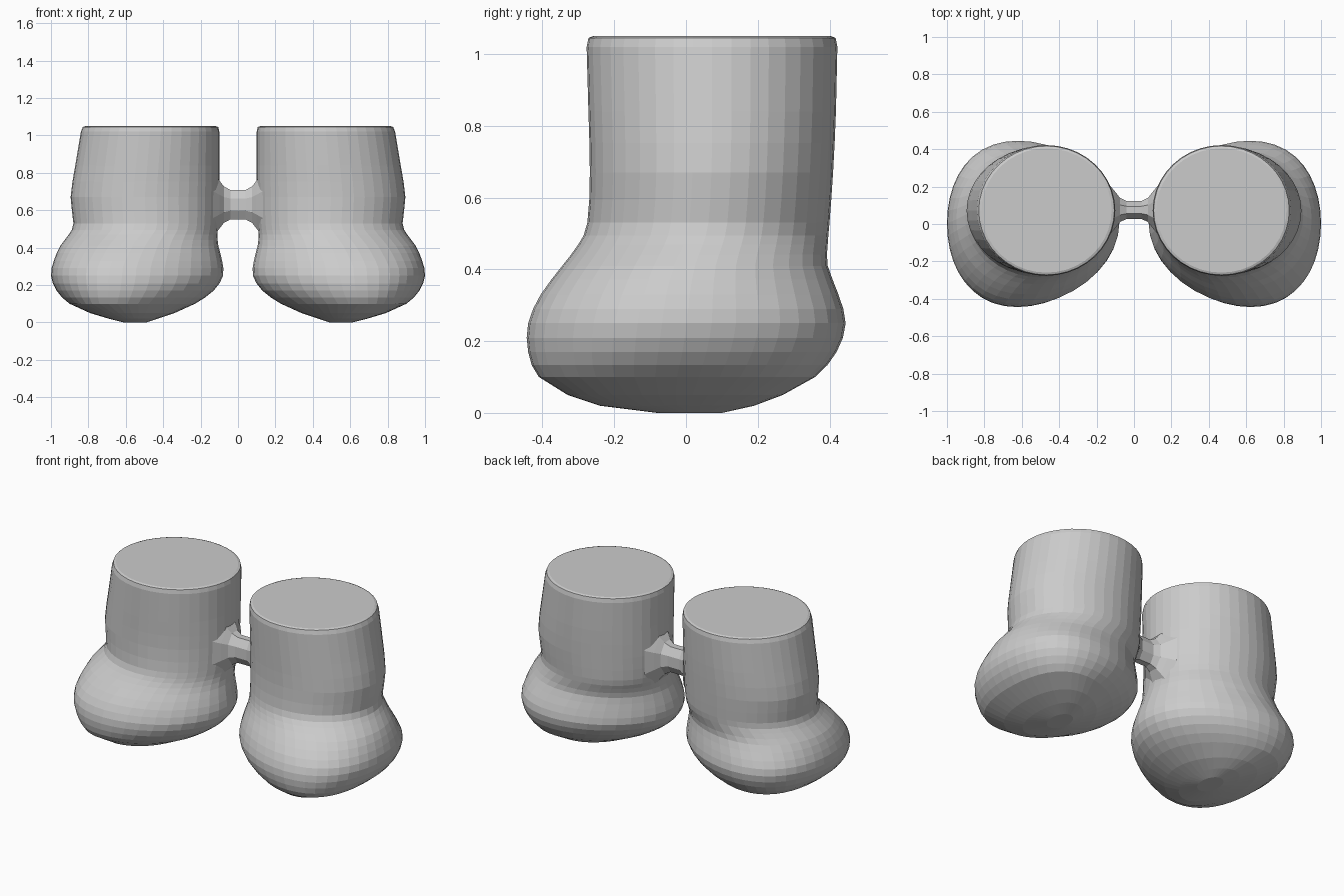
import bpy
import bmesh
import math

cube = bpy.data.objects.get("Cube")
if cube:
    bpy.data.objects.remove(cube, do_unlink=True)

# One plain grey for everything
grey = bpy.data.materials.new("plain grey")
grey.use_nodes = True
colour = (0.6, 0.6, 0.6, 1)
grey.diffuse_color = colour
grey.node_tree.nodes["Principled BSDF"].inputs["Base Color"].default_value = colour

# Left boot outline: height, inner x, outer x, front y, back y
PROFILE = [
    (0.00, 0.49, 0.61, -0.08, 0.10),
    (0.02, 0.43, 0.69, -0.24, 0.19),
    (0.05, 0.34, 0.79, -0.33, 0.27),
    (0.10, 0.23, 0.90, -0.41, 0.36),
    (0.17, 0.13, 0.97, -0.44, 0.42),
    (0.25, 0.08, 1.00, -0.44, 0.445),
    (0.33, 0.085, 0.985, -0.405, 0.425),
    (0.41, 0.105, 0.95, -0.345, 0.395),
    (0.47, 0.11, 0.905, -0.30, 0.395),
    (0.53, 0.105, 0.88, -0.275, 0.40),
    (0.67, 0.10, 0.895, -0.268, 0.41),
    (0.84, 0.10, 0.87, -0.272, 0.418),
    (1.02, 0.10, 0.84, -0.277, 0.422),
    (1.045, 0.105, 0.83, -0.272, 0.417),
    (1.05, 0.12, 0.815, -0.26, 0.405),
]


def smooth_rows(rows):
    """Insert a curved midpoint between neighbouring rows."""
    result = []
    last = len(rows) - 1
    for i in range(last):
        a, b = rows[i], rows[i + 1]
        before, after = rows[max(i - 1, 0)], rows[min(i + 2, last)]
        result.append(a)
        if 2 < i < last - 3:
            result.append([(9 * (p + q) - r - s) / 16
                           for p, q, r, s in zip(a, b, before, after)])
    return result + [rows[last]]


def loft(name, rings):
    """Skin a list of point rings and cap both ends."""
    bm = bmesh.new()
    loops = [[bm.verts.new(p) for p in ring] for ring in rings]
    for low, high in zip(loops, loops[1:]):
        for i in range(len(low)):
            j = (i + 1) % len(low)
            bm.faces.new((low[i], low[j], high[j], high[i]))
    bm.faces.new(loops[0][::-1])
    bm.faces.new(loops[-1])
    bmesh.ops.recalc_face_normals(bm, faces=bm.faces)
    mesh = bpy.data.meshes.new(name)
    bm.to_mesh(mesh)
    bm.free()
    mesh.materials.append(grey)
    obj = bpy.data.objects.new(name, mesh)
    bpy.context.collection.objects.link(obj)
    return obj


def boot_ring(row, side, count=40):
    z, inner, outer, front, back = row
    # The rounded foot leans outward; the shaft is a plain ellipse
    lean = 0.08 * max(0, min(1, (0.5 - z) / 0.2)) * min(1, z / 0.1)
    ring = []
    for i in range(count):
        a = math.tau * i / count
        x = (inner + outer) / 2 + (outer - inner) / 2 * math.cos(a)
        y = (front + back) / 2 + (back - front) / 2 * math.sin(a)
        ring.append((side * (x + lean * math.sin(a) ** 2), y, z))
    return ring


# Pair of boots
rows = smooth_rows(PROFILE)
for side, name in ((1, "left_boot"), (-1, "right_boot")):
    loft(name, [boot_ring(row, side) for row in rows])

# Flared link between the shafts: x, half depth, half height
half = [(0.04, 0.052, 0.085), (0.075, 0.07, 0.105),
        (0.10, 0.105, 0.14), (0.135, 0.15, 0.19)]
stations = [(-x, d, h) for x, d, h in reversed(half)] + half
loft("link", [
    [(x, 0.075 + d * math.cos(a), 0.63 + h * math.sin(a))
     for a in (math.tau * (i + 0.5) / 8 for i in range(8))]
    for x, d, h in stations])
